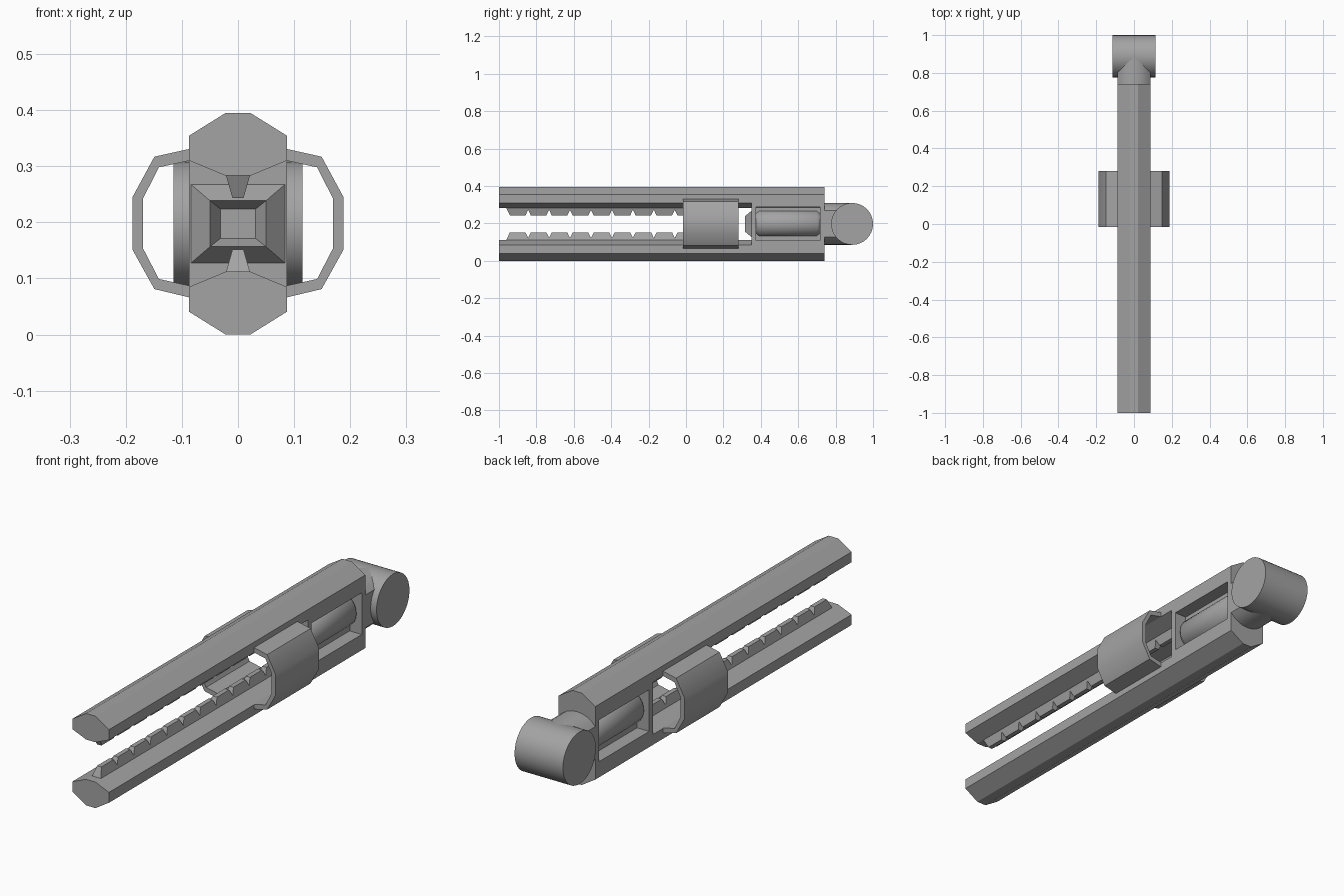
import bpy, bmesh, math
from mathutils import Matrix

if "Cube" in bpy.data.objects:
    bpy.data.objects.remove(bpy.data.objects["Cube"])

grey = bpy.data.materials.new("mid_grey")
grey.diffuse_color = (0.37, 0.37, 0.37, 1)
grey.use_nodes = True
grey.node_tree.nodes["Principled BSDF"].inputs["Base Color"].default_value = grey.diffuse_color
MID = 0.1975  # height of the long axis


def finish(bm, name, smooth=False):
    bmesh.ops.recalc_face_normals(bm, faces=bm.faces[:])
    me = bpy.data.meshes.new(name)
    bm.to_mesh(me)
    bm.free()
    ob = bpy.data.objects.new(name, me)
    bpy.context.collection.objects.link(ob)
    me.materials.append(grey)
    if smooth:
        bpy.ops.object.select_all(action='DESELECT')
        ob.select_set(True)
        bpy.context.view_layer.objects.active = ob
        bpy.ops.object.shade_smooth_by_angle(angle=math.radians(40))
    return ob


def loft(name, rings, smooth=False, caps=True):
    """Skin between equal-length rings of 3D points."""
    bm = bmesh.new()
    rows = [[bm.verts.new(p) for p in r] for r in rings]
    n = len(rows[0])
    for a, b in zip(rows, rows[1:]):
        for i in range(n):
            j = (i + 1) % n
            bm.faces.new((a[i], a[j], b[j], b[i]))
    if caps:
        bm.faces.new(rows[0])
        bm.faces.new(rows[-1])
    return finish(bm, name, smooth)


def prism(name, profile, y0, y1, smooth=False):
    return loft(name, [[(x, y, z) for x, z in profile] for y in (y0, y1)], smooth)


def rect(hx, hz, y):
    return [(sx * hx, y, MID + sz * hz) for sx, sz in ((-1, -1), (1, -1), (1, 1), (-1, 1))]


def box(name, x0, x1, y0, y1, z0, z1):
    return prism(name, [(x0, z0), (x1, z0), (x1, z1), (x0, z1)], y0, y1)


# Two long rails with eight-sided section, mirrored about the long axis
half = [(0.022, 0.1975), (0.087, 0.157), (0.087, 0.1125), (0.022, 0.0855)]
section = half + [(-x, z) for x, z in reversed(half)]
for side, s in (("upper", 1), ("lower", -1)):
    prism(side + "_rail", [(x, MID + s * z) for x, z in section], -1, 0.74)

    # Row of tapered teeth on the inner face of the rail
    bm = bmesh.new()
    for i in range(11):
        yc = -0.90 + 0.112 * i
        rows = []
        for hx, hy, z in ((0.022, 0.062, 0.088), (0.010, 0.042, 0.046)):
            rows.append([bm.verts.new((a * hx, yc + b * hy, MID + s * z))
                         for a, b in ((-1, -1), (1, -1), (1, 1), (-1, 1))])
        a, b = rows
        bm.faces.new(a)
        bm.faces.new(b)
        for k in range(4):
            m = (k + 1) % 4
            bm.faces.new((a[k], a[m], b[m], b[k]))
    finish(bm, side + "_teeth")

# Rear housing: thin core plus a frame that leaves a pocket on each side
box("housing_core", -0.03, 0.03, 0.36, 0.73, 0.09, 0.305)
box("housing_front_wall", -0.087, 0.087, 0.35, 0.374, 0.085, 0.31)
box("housing_back_wall", -0.087, 0.087, 0.716, 0.74, 0.085, 0.31)
box("housing_floor", -0.087, 0.087, 0.374, 0.716, 0.085, 0.108)
box("housing_roof", -0.087, 0.087, 0.374, 0.716, 0.287, 0.31)

# Round cell lying in the pockets, with chamfered ends
cell = []
for y, r in ((0.374, 0.06), (0.39, 0.073), (0.70, 0.073), (0.716, 0.06)):
    cell.append([(r * math.cos(t * math.tau / 24), y, MID + 0.002 + r * math.sin(t * math.tau / 24))
                 for t in range(24)])
loft("power_cell", cell, True)

# Tapered muzzle with a recessed square opening
loft("muzzle", [rect(0.086, 0.072, 0.352), rect(0.05, 0.041, 0.315),
                rect(0.031, 0.026, 0.345)])

# Curved guards on both sides
outer = [(0.086, 0.331), (0.149, 0.317), (0.188, 0.245), (0.188, 0.151), (0.149, 0.081), (0.086, 0.066)]
inner = [(0.086, 0.087), (0.141, 0.099), (0.169, 0.153), (0.169, 0.243), (0.141, 0.298), (0.086, 0.310)]
for side, s in (("right", 1), ("left", -1)):
    prism(side + "_guard", [(s * x, z) for x, z in outer + inner], -0.015, 0.28, True)

# Neck: round bar with flattened sides
neck = []
lim = math.acos(0.087 / 0.112)
for base in (0, math.pi):
    for k in range(9):
        t = base + lim + (math.pi - 2 * lim) * k / 8
        neck.append((0.112 * math.cos(t), MID + 0.112 * math.sin(t)))
prism("neck", neck, 0.73, 0.888, True)

# Cross barrel at the back
bm = bmesh.new()
bmesh.ops.create_cone(bm, cap_ends=True, segments=32, radius1=0.112, radius2=0.112, depth=0.23,
                      matrix=Matrix.Translation((0, 0.888, MID)) @ Matrix.Rotation(math.pi / 2, 4, 'Y'))
finish(bm, "cross_barrel", True)
